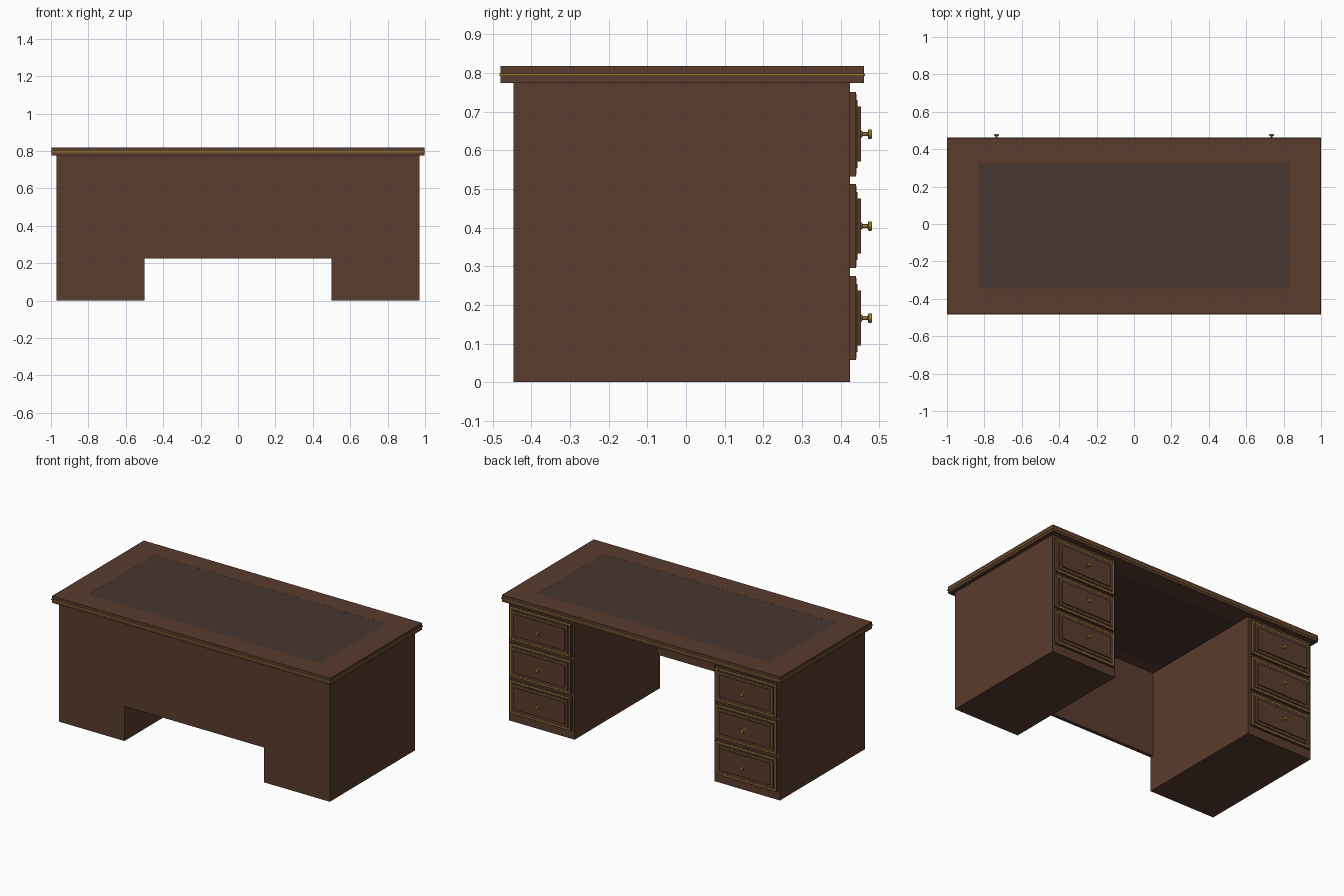
import bpy, math

if "Cube" in bpy.data.objects:
    bpy.data.objects.remove(bpy.data.objects["Cube"])


def material(name, rgb):
    m = bpy.data.materials.new(name)
    m.diffuse_color = (*rgb, 1)
    m.use_nodes = True
    m.node_tree.nodes["Principled BSDF"].inputs["Base Color"].default_value = m.diffuse_color
    return m


WOOD = material("dark_wood", (0.10, 0.045, 0.027))
LEATHER = material("leather", (0.065, 0.037, 0.027))
BRASS = material("brass", (0.30, 0.19, 0.025))


def mesh_object(name, verts, faces, mat):
    me = bpy.data.meshes.new(name)
    me.from_pydata(verts, [], faces)
    me.materials.append(mat)
    ob = bpy.data.objects.new(name, me)
    bpy.context.collection.objects.link(ob)
    return ob


def box(name, x, y, z, mat):
    verts = [(a, b, c) for a in x for b in y for c in z]
    faces = [(0, 1, 3, 2), (4, 6, 7, 5), (0, 4, 5, 1),
             (2, 3, 7, 6), (0, 2, 6, 4), (1, 5, 7, 3)]
    return mesh_object(name, verts, faces, mat)


def ring(name, u, v, w, depth, mat, axes):
    """Rectangular frame of width w in the u-v plane, extruded along depth."""
    verts = []
    for d in depth:
        for i in (0, w):
            for a, b in ((u[0] + i, v[0] + i), (u[1] - i, v[0] + i),
                         (u[1] - i, v[1] - i), (u[0] + i, v[1] - i)):
                verts.append((a, b, d) if axes == "xy" else (a, d, b))
    faces = []
    for k in range(4):
        n = (k + 1) % 4
        faces += [(k, k + 4, n + 4, n), (k + 8, n + 8, n + 12, k + 12),
                  (k, n, n + 8, k + 8), (k + 4, k + 12, n + 12, n + 4)]
    if axes == "xz":
        faces = [f[::-1] for f in faces]
    return mesh_object(name, verts, faces, mat)


def knob(name, x, z):
    """Turned knob: stem, flared head, flat cap (radius, y)."""
    profile = [(0.009, 0.452), (0.009, 0.455), (0.005, 0.457), (0.005, 0.470),
               (0.012, 0.472), (0.0125, 0.477), (0.011, 0.4815)]
    n = 16
    verts = [(x + r * math.cos(2 * math.pi * i / n), y,
              z + r * math.sin(2 * math.pi * i / n))
             for r, y in profile for i in range(n)]
    faces = []
    for j in range(len(profile) - 1):
        for i in range(n):
            a, b = j * n + i, j * n + (i + 1) % n
            faces.append((a, a + n, b + n, b))
    last = (len(profile) - 1) * n
    faces.append(tuple(range(last + n - 1, last - 1, -1)))
    ob = mesh_object(name, verts, faces, BRASS)
    bpy.ops.object.select_all(action="DESELECT")
    bpy.context.view_layer.objects.active = ob
    ob.select_set(True)
    bpy.ops.object.shade_smooth_by_angle(angle=math.radians(35))


# Desktop: four frame boards around a leather inset
TOP = (0.775, 0.818)
box("top_front_board", (-0.996, 0.996), (-0.48, -0.345), TOP, WOOD)
box("top_back_board", (-0.996, 0.996), (0.328, 0.46), TOP, WOOD)
for s, side in ((-1, "left"), (1, "right")):
    box(f"top_{side}_board", sorted((s * 0.83, s * 0.996)), (-0.345, 0.328), TOP, WOOD)
box("leather_inset", (-0.83, 0.83), (-0.345, 0.328), (0.775, 0.8175), LEATHER)
ring("top_brass_band", (-1, 1), (-0.483, 0.463), 0.006, (0.793, 0.799), BRASS, "xy")

# Modesty panel across the knee space
box("modesty_panel", (-0.5, 0.5), (-0.447, -0.425), (0.225, 0.775), WOOD)

# Pedestals with three drawers each
for s, side in ((-1, "left"), (1, "right")):
    box(f"{side}_pedestal", sorted((s * 0.5, s * 0.97)), (-0.447, 0.425), (0, 0.775), WOOD)
    c = s * 0.735
    for i in range(3):
        z = 0.166 + 0.238 * i
        tag = f"{side}_drawer_{i + 1}"

        def span(hw, hh):
            return (c - hw, c + hw), (z - hh, z + hh)

        box(f"{tag}_front", span(0.22, 0.109)[0], (0.425, 0.44), span(0.22, 0.109)[1], WOOD)
        ring(f"{tag}_outer_brass", *span(0.215, 0.104), 0.006, (0.4395, 0.4408), BRASS, "xz")
        ring(f"{tag}_moulding", *span(0.199, 0.088), 0.02, (0.4395, 0.4435), WOOD, "xz")
        ring(f"{tag}_inner_brass", *span(0.187, 0.076), 0.006, (0.443, 0.4443), BRASS, "xz")
        x, zz = span(0.182, 0.071)
        box(f"{tag}_raised_panel", x, (0.4395, 0.453), zz, WOOD)
        knob(f"{tag}_knob", c, z)
